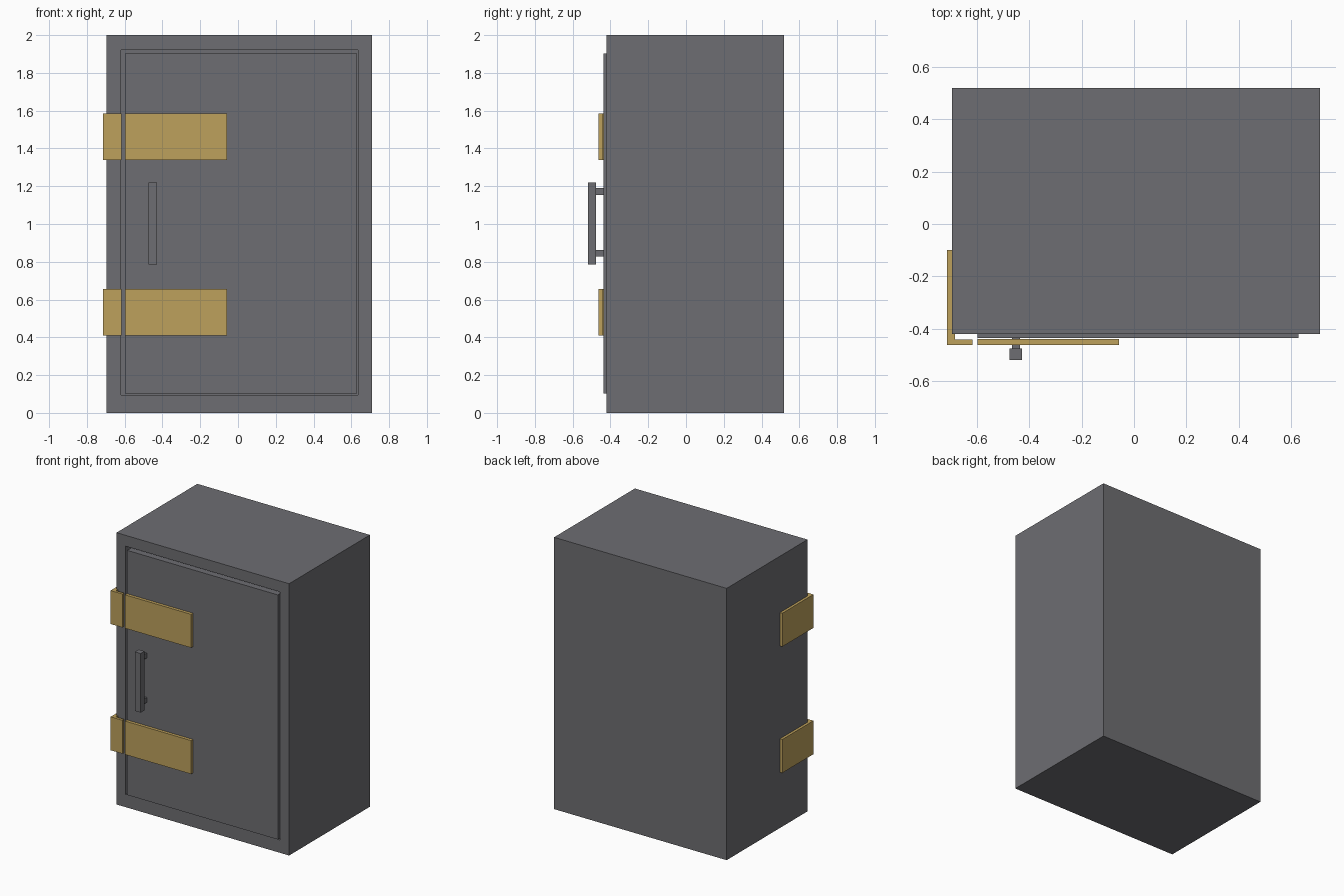
import bpy, bmesh
from mathutils import Vector

if "Cube" in bpy.data.objects:
    bpy.data.objects.remove(bpy.data.objects["Cube"])


def material(name, rgb):
    m = bpy.data.materials.new(name)
    m.diffuse_color = (*rgb, 1)
    m.use_nodes = True
    m.node_tree.nodes["Principled BSDF"].inputs["Base Color"].default_value = m.diffuse_color
    return m


GREY = material("steel_grey", (0.155, 0.155, 0.168))
GOLD = material("brass", (0.51, 0.355, 0.107))


def finish(bm, name, mat):
    bmesh.ops.recalc_face_normals(bm, faces=bm.faces)
    me = bpy.data.meshes.new(name)
    bm.to_mesh(me)
    bm.free()
    me.materials.append(mat)
    ob = bpy.data.objects.new(name, me)
    bpy.context.collection.objects.link(ob)
    return ob


def box_bm(x, y, z):
    bm = bmesh.new()
    bmesh.ops.create_cube(bm, size=1)
    for v in bm.verts:
        v.co = Vector([r[0] if c < 0 else r[1] for c, r in zip(v.co, (x, y, z))])
    return bm


def box(name, x, y, z, mat):
    return finish(box_bm(x, y, z), name, mat)


FRONT, DOOR, PLATE = -0.42, -0.436, -0.462

# cabinet body, hollow behind the door opening
bm = box_bm((-0.695, 0.71), (FRONT, 0.52), (0, 2))
face = min(bm.faces, key=lambda f: f.calc_center_median().y)
bmesh.ops.inset_region(bm, faces=[face], thickness=0.08)
for v in face.verts:
    v.co.x = -0.62 if v.co.x < 0 else 0.636
    v.co.z = 0.094 if v.co.z < 1 else 1.92
hole = bmesh.ops.extrude_discrete_faces(bm, faces=[face])["faces"][0]
bmesh.ops.translate(bm, verts=hole.verts, vec=(0, 0.86, 0))
finish(bm, "cabinet_body", GREY)

# door panel
box("door", (-0.597, 0.629), (DOOR, -0.34), (0.102, 1.902), GREY)

# handle: bar on two posts
box("handle_bar", (-0.475, -0.428), (-0.52, -0.476), (0.785, 1.22), GREY)
for tag, z in (("lower", 0.845), ("upper", 1.172)):
    box(f"handle_post_{tag}", (-0.467, -0.436), (-0.48, DOOR + 0.005),
        (z - 0.018, z + 0.018), GREY)

# hinges: L-shaped bracket around the corner plus strap on the door
for tag, z in (("lower", 0.533), ("upper", 1.462)):
    zr = (z - 0.123, z + 0.123)
    bm = bmesh.new()
    outline = [(-0.714, -0.1), (-0.714, PLATE), (-0.617, PLATE),
               (-0.617, -0.442), (-0.684, -0.442), (-0.684, -0.1)]
    f = bm.faces.new([bm.verts.new((x, y, zr[0])) for x, y in outline])
    top = bmesh.ops.extrude_face_region(bm, geom=[f])["geom"]
    bmesh.ops.translate(bm, verts=[g for g in top if isinstance(g, bmesh.types.BMVert)],
                        vec=(0, 0, zr[1] - zr[0]))
    finish(bm, f"hinge_bracket_{tag}", GOLD)
    box(f"hinge_strap_{tag}", (-0.597, -0.058), (PLATE, DOOR - 0.003), zr, GOLD)
